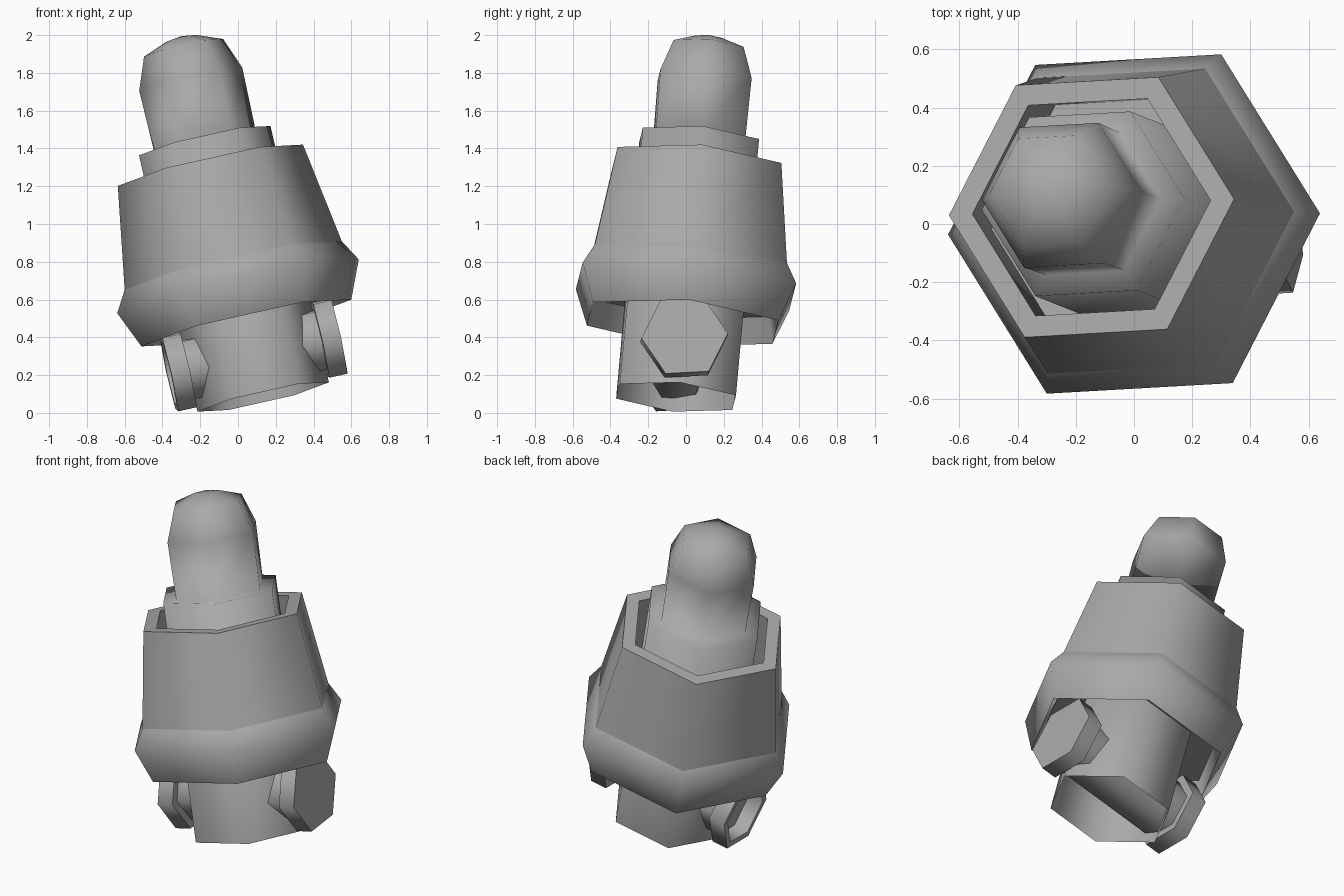
import bpy, bmesh, math
from mathutils import Vector, Matrix

cube = bpy.data.objects.get("Cube")
if cube:
    bpy.data.objects.remove(cube, do_unlink=True)

# Tilted frame shared by every part
AXIS = Vector((-0.228, 0.09, 1)).normalized()
SIDE = Vector((0.998, 0.035, 0))
SIDE = (SIDE - AXIS * SIDE.dot(AXIS)).normalized()
FRAME = Matrix((SIDE, AXIS.cross(SIDE), AXIS)).transposed().to_4x4()
FRAME.translation = (0, 0, 0.67)

grey = bpy.data.materials.new("plain grey")
grey.use_nodes = True
COLOUR = (0.4, 0.4, 0.4, 1)
grey.diffuse_color = COLOUR
grey.node_tree.nodes["Principled BSDF"].inputs["Base Color"].default_value = COLOUR


def hex_lathe(name, profile, local=Matrix(), smooth=65):
    """Sweep (radius, height) points round six sides; radius 0 makes a cap."""
    bm = bmesh.new()
    rings = []
    for r, h in profile:
        if r == 0:
            rings.append([bm.verts.new((0, 0, h))] * 6)
        else:
            rings.append([bm.verts.new((r * math.cos(k * math.pi / 3),
                                        r * math.sin(k * math.pi / 3), h))
                          for k in range(6)])
    for low, high in zip(rings, rings[1:]):
        for k in range(6):
            n = (k + 1) % 6
            corners = dict.fromkeys((low[k], low[n], high[n], high[k]))
            bm.faces.new(list(corners))
    bm.transform(FRAME @ local)
    mesh = bpy.data.meshes.new(name)
    bm.to_mesh(mesh)
    bm.free()
    mesh.materials.append(grey)
    obj = bpy.data.objects.new(name, mesh)
    bpy.context.collection.objects.link(obj)
    bpy.ops.object.select_all(action='DESELECT')
    obj.select_set(True)
    bpy.context.view_layer.objects.active = obj
    bpy.ops.object.shade_smooth_by_angle(angle=math.radians(smooth))


# Tapered cup with a thick rim and a floor around the plunger
hex_lathe("sleeve", [(0.59, 0.113), (0.503, 0.66), (0.42, 0.66),
                     (0.48, 0.1), (0.357, 0.1)])

# Bulging band below the cup, recessed underneath
hex_lathe("lower_band", [(0.357, -0.06), (0.53, -0.06), (0.57, -0.20),
                         (0.656, 0), (0.59, 0.113)])

# Tube, open at the bottom, rising to a shoulder and a domed plunger
hex_lathe("plunger", [(0.357, -0.603), (0.357, 0.794), (0.275, 0.794),
                      (0.28, 1.129), (0.215, 1.30), (0.08, 1.352),
                      (0, 1.363)], smooth=100)

# Bolt through the tube: recessed head on the right, plain head on the left
place = (Matrix.Translation((0, 0, -0.372))
         @ Matrix.Rotation(math.radians(9), 4, 'X')
         @ Matrix.Rotation(math.pi / 2, 4, 'Y')
         @ Matrix.Rotation(math.pi / 2, 4, 'Z'))
hex_lathe("cross_bolt", [(0, -0.37), (0.19, -0.37), (0.19, -0.46),
                         (0.23, -0.46), (0.23, -0.36), (0.18, -0.36),
                         (0.18, 0.36), (0.23, 0.36), (0.23, 0.46), (0, 0.46)],
          local=place)
